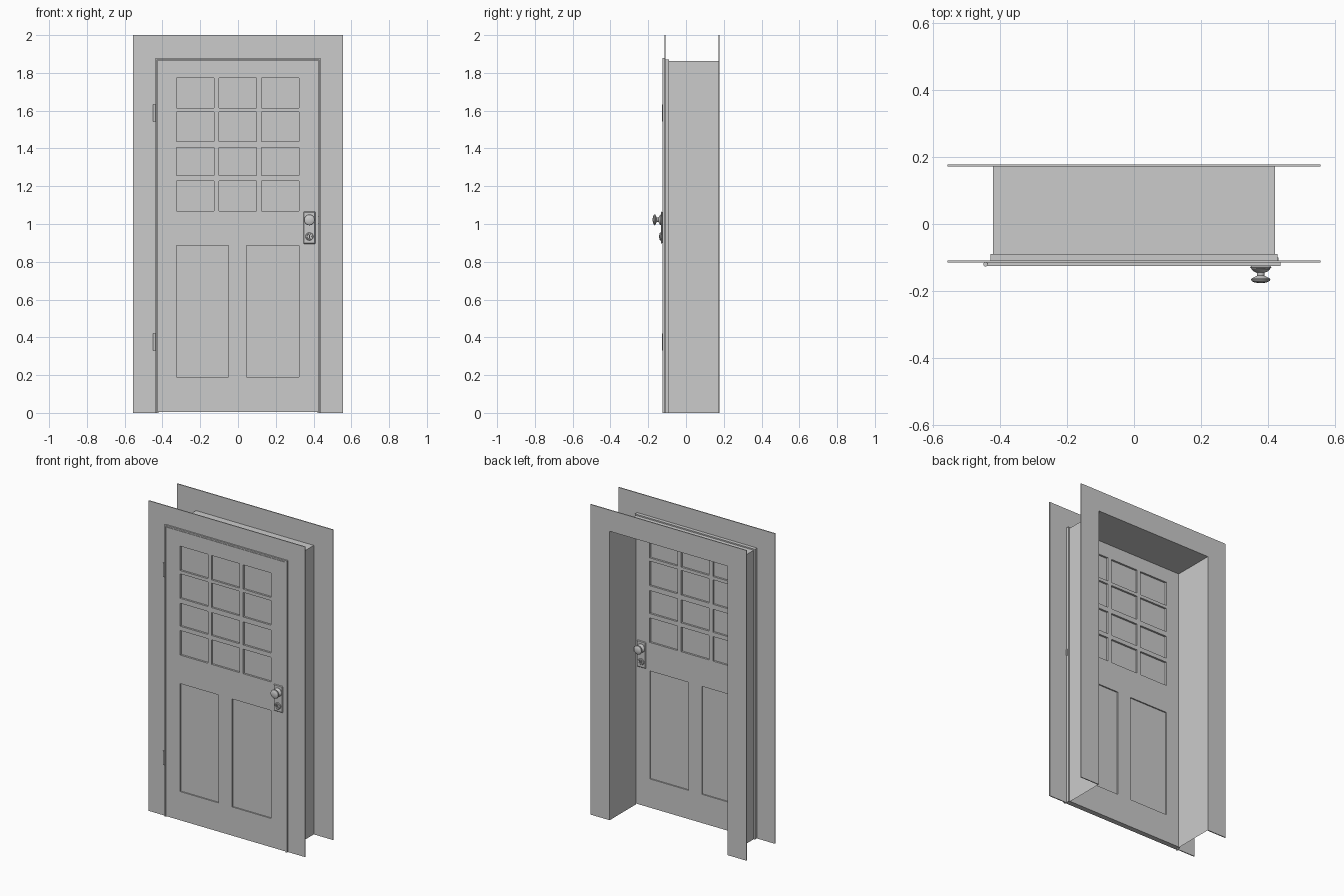
import bpy, bmesh, math
from mathutils import Matrix

if "Cube" in bpy.data.objects:
    bpy.data.objects.remove(bpy.data.objects["Cube"])

TOP = 1.443          # height of a frame line = its half-width + TOP
MID = -0.108         # centre plane of the door leaf
HALF = 0.017         # half the leaf thickness
KX = 0.378           # x of the lock hardware


def finish(name, bm, smooth=False, normals=True):
    if normals:
        bmesh.ops.recalc_face_normals(bm, faces=bm.faces)
    me = bpy.data.meshes.new(name)
    bm.to_mesh(me)
    bm.free()
    ob = bpy.data.objects.new(name, me)
    bpy.context.collection.objects.link(ob)
    if smooth:
        bpy.ops.object.select_all(action='DESELECT')
        ob.select_set(True)
        bpy.context.view_layer.objects.active = ob
        bpy.ops.object.shade_smooth_by_angle(angle=math.radians(35))
    return ob


def box(name, x0, x1, y0, y1, z0, z1, bevel=0):
    bm = bmesh.new()
    m = Matrix.Translation(((x0 + x1) / 2, (y0 + y1) / 2, (z0 + z1) / 2))
    m = m @ Matrix.Diagonal((x1 - x0, y1 - y0, z1 - z0, 1))
    bmesh.ops.create_cube(bm, size=1, matrix=m)
    if bevel:
        bmesh.ops.bevel(bm, geom=bm.edges[:], offset=bevel, segments=1, affect='EDGES')
    return finish(name, bm)


def surround(name, profile, closed):
    """Sweep a (half-width, y) profile up one side, across the top and down."""
    bm = bmesh.new()
    rings = [[bm.verts.new(p) for p in ((-d, y, 0), (-d, y, d + TOP), (d, y, d + TOP), (d, y, 0))]
             for d, y in profile]
    n = len(rings)
    for i in range(n if closed else n - 1):
        a, b = rings[i], rings[(i + 1) % n]
        for k in range(3):
            bm.faces.new((a[k], a[k + 1], b[k + 1], b[k]))
    if closed:
        for k in (0, 3):
            bm.faces.new([r[k] for r in rings])
    return finish(name, bm)


def lathe(name, profile, x, z, side, steps=28):
    """Turn a (radius, distance from door centre plane) profile about the y axis."""
    bm = bmesh.new()
    vs = [bm.verts.new((x + r, MID + side * h, z)) for r, h in profile]
    es = [bm.edges.new(p) for p in zip(vs, vs[1:])]
    bmesh.ops.spin(bm, geom=vs + es, cent=(x, 0, z), axis=(0, 1, 0),
                   angle=2 * math.pi, steps=steps)
    bmesh.ops.remove_doubles(bm, verts=bm.verts, dist=1e-5)
    return finish(name, bm, smooth=True)


# Mitred casings on both wall faces
for name, d, y in (("front_casing", 0.43, -0.115), ("back_casing", 0.42, 0.172)):
    surround(name, [(d, y), (0.557, y), (0.557, y + 0.006), (d, y + 0.006)], True)

# Jamb lining with rabbet and front bead
surround("jamb_lining", [(0.42, 0.172), (0.42, -0.09), (0.428, -0.09), (0.428, -0.125),
                         (0.437, -0.125), (0.437, -0.115)], False)

# Openings in the door leaf: (x0, x1, z0, z1)
cols = ((-0.325, -0.128), (-0.101, 0.098), (0.124, 0.323))
rows = ((1.07, 1.228), (1.256, 1.404), (1.436, 1.594), (1.615, 1.772))
panes = [c + r for c in cols for r in rows]
panels = [(-0.325, -0.05, 0.19, 0.886), (0.046, 0.322, 0.19, 0.886)]
holes = panes + panels

# Door leaf: a grid of cells minus the openings, given thickness
xs = sorted({-0.426, 0.426} | {v for h in holes for v in h[:2]})
zs = sorted({0.005, 1.869} | {v for h in holes for v in h[2:]})
bm = bmesh.new()
grid = {(x, z): bm.verts.new((x, MID - HALF, z)) for x in xs for z in zs}
for x0, x1 in zip(xs, xs[1:]):
    for z0, z1 in zip(zs, zs[1:]):
        cx, cz = (x0 + x1) / 2, (z0 + z1) / 2
        if not any(a < cx < b and c < cz < d for a, b, c, d in holes):
            bm.faces.new([grid[p] for p in ((x0, z0), (x1, z0), (x1, z1), (x0, z1))])
bmesh.ops.delete(bm, geom=[v for v in bm.verts if not v.link_faces], context='VERTS')
ext = bmesh.ops.extrude_face_region(bm, geom=bm.faces[:], use_keep_orig=True)
for v in ext["geom"]:
    if isinstance(v, bmesh.types.BMVert):
        v.co.y = MID + HALF
finish("door_leaf", bm)

# Glass panes and lower panels sit back from both faces
for a, b, c, d in panes:
    box("glass_pane", a, b, MID - 0.005, MID + 0.005, c, d)
for a, b, c, d in panels:
    box("lower_panel", a, b, MID - 0.009, MID + 0.009, c, d)

# Knob, plate and keyhole on each side of the leaf
for tag, s in (("front", -1), ("back", 1)):
    ya, yb = sorted((MID + s * HALF, MID + s * 0.025))
    box(tag + "_lock_plate", KX - 0.032, KX + 0.032, ya, yb, 0.895, 1.066, bevel=0.004)
    lathe(tag + "_knob", [(0.027, 0.024), (0.027, 0.028), (0.020, 0.034), (0.012, 0.037),
                          (0.011, 0.046), (0.019, 0.050), (0.027, 0.054), (0.029, 0.058),
                          (0.027, 0.062), (0.019, 0.066), (0.009, 0.068), (0, 0.0685)],
          KX, 1.022, s)
    lathe(tag + "_key_cylinder", [(0.021, 0.024), (0.021, 0.028), (0.018, 0.031),
                                  (0.013, 0.031), (0.012, 0.028), (0, 0.028)], KX, 0.934, s)
    ya, yb = sorted((MID + s * 0.027, MID + s * 0.036))
    box(tag + "_key_plug", KX - 0.003, KX + 0.003, ya, yb, 0.925, 0.943)

# Strike plate in the jamb
box("strike_plate", 0.425, 0.431, -0.113, -0.1, 1.0, 1.04)

# Hinge barrels
for z in (0.375, 1.587):
    bm = bmesh.new()
    bmesh.ops.create_cone(bm, cap_ends=True, segments=16, radius1=0.0065, radius2=0.0065,
                          depth=0.09, matrix=Matrix.Translation((-0.443, -0.12, z)))
    finish("hinge", bm, smooth=True)
